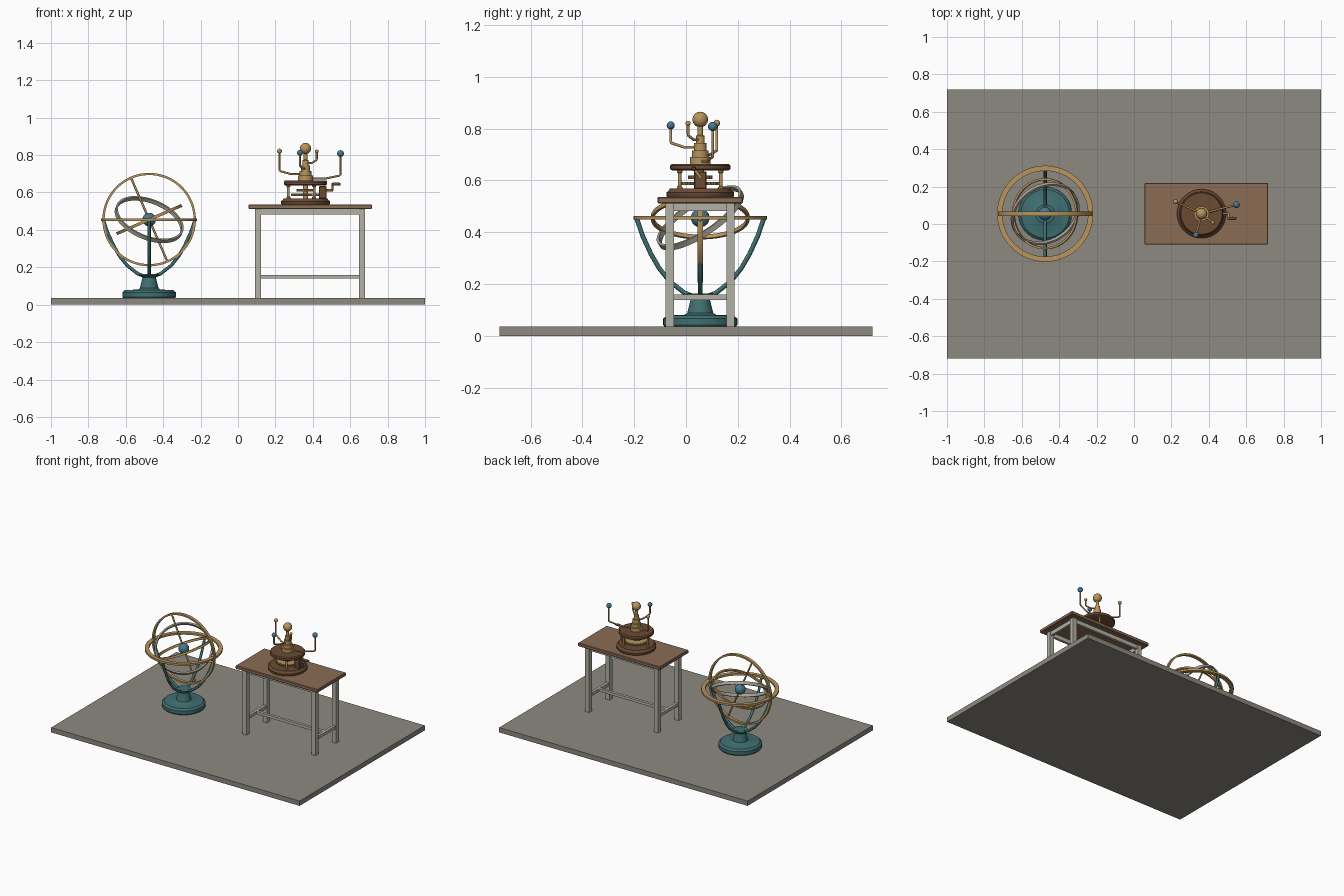
import bpy, bmesh
from math import sin, cos, pi, radians
from mathutils import Vector, Matrix

if "Cube" in bpy.data.objects:
    bpy.data.objects.remove(bpy.data.objects["Cube"])


def mat(name, r, g, b):
    m = bpy.data.materials.new(name)
    m.diffuse_color = (r, g, b, 1)
    m.use_nodes = True
    m.node_tree.nodes["Principled BSDF"].inputs["Base Color"].default_value = m.diffuse_color
    return m


STONE = mat("stone", .27, .25, .22)
TEAL = mat("teal_paint", .05, .16, .165)
BRASS = mat("brass", .48, .30, .11)
SILVER = mat("dull_silver", .40, .37, .30)
WALNUT = mat("walnut", .15, .07, .035)
OAK = mat("oak", .26, .15, .09)
CREAM = mat("cream_paint", .45, .44, .38)
BLUE = mat("blue_enamel", .06, .19, .28)


def finish(name, bm, m, smooth=True):
    bmesh.ops.recalc_face_normals(bm, faces=bm.faces)
    me = bpy.data.meshes.new(name)
    bm.to_mesh(me)
    bm.free()
    o = bpy.data.objects.new(name, me)
    bpy.context.collection.objects.link(o)
    me.materials.append(m)
    if smooth:
        bpy.ops.object.select_all(action='DESELECT')
        o.select_set(True)
        bpy.context.view_layer.objects.active = o
        bpy.ops.object.shade_smooth_by_angle(angle=radians(35))
    return o


def box(name, lo, hi, m, bevel=0):
    lo, hi = Vector(lo), Vector(hi)
    bm = bmesh.new()
    bmesh.ops.create_cube(bm, size=1, matrix=Matrix.Translation((lo + hi) / 2)
                          @ Matrix.Diagonal((*(hi - lo), 1)))
    if bevel:
        bmesh.ops.bevel(bm, geom=bm.edges[:], offset=bevel, segments=1, affect='EDGES')
    return finish(name, bm, m, False)


def lathe(name, profile, loc, m, normal=(0, 0, 1), n=48, closed=False):
    """Spin (radius, height) points; closed profiles make rings, open ones get caps."""
    bm = bmesh.new()
    M = Matrix.Translation(loc) @ Vector((0, 0, 1)).rotation_difference(Vector(normal)).to_matrix().to_4x4()
    rows = [[bm.verts.new(M @ Vector((r * cos(2 * pi * i / n), r * sin(2 * pi * i / n), z)))
             for i in range(n)] for r, z in profile]
    pairs = list(zip(rows, rows[1:]))
    if closed:
        pairs.append((rows[-1], rows[0]))
    else:
        bm.faces.new(rows[0])
        bm.faces.new(rows[-1])
    for a, b in pairs:
        for i in range(n):
            j = (i + 1) % n
            bm.faces.new((a[i], a[j], b[j], b[i]))
    return finish(name, bm, m)


def ring(name, loc, outer, inner, width, m, normal=(0, 0, 1)):
    h = width / 2
    return lathe(name, [(inner, -h), (outer, -h), (outer, h), (inner, h)], loc, m, normal, 72, True)


def ball(name, loc, r, m):
    bm = bmesh.new()
    bmesh.ops.create_uvsphere(bm, u_segments=24, v_segments=14, radius=r, matrix=Matrix.Translation(loc))
    return finish(name, bm, m)


def tube(name, pts, r, m):
    cu = bpy.data.curves.new(name, 'CURVE')
    cu.dimensions = '3D'
    cu.bevel_depth, cu.bevel_resolution, cu.use_fill_caps = r, 2, True
    s = cu.splines.new('POLY')
    s.points.add(len(pts) - 1)
    for p, q in zip(s.points, pts):
        p.co = (*q, 1)
    o = bpy.data.objects.new(name, cu)
    bpy.context.collection.objects.link(o)
    cu.materials.append(m)
    bpy.ops.object.select_all(action='DESELECT')
    o.select_set(True)
    bpy.context.view_layer.objects.active = o
    bpy.ops.object.convert(target='MESH')
    return o


def gear(name, loc, r, h, teeth, m):
    bm = bmesh.new()
    vs = []
    for i in range(teeth * 4):
        rr = r if i % 4 < 2 else r * .92
        a = 2 * pi * i / (teeth * 4)
        vs.append(bm.verts.new(Vector(loc) + Vector((rr * cos(a), rr * sin(a), 0))))
    f = bm.faces.new(vs)
    ext = bmesh.ops.extrude_face_region(bm, geom=[f])['geom']
    bmesh.ops.translate(bm, vec=(0, 0, h), verts=[v for v in ext if isinstance(v, bmesh.types.BMVert)])
    bm.faces.new([v for v in vs]) if not f.is_valid else None
    return finish(name, bm, m, False)


# Floor
box("floor_slab", (-1, -.72, 0), (1, .72, .035), STONE)

# Armillary sphere: pedestal and four curved supports
C = Vector((-.475, .055, .455))
lathe("globe_pedestal", [(.138, .035), (.143, .042), (.143, .066), (.130, .078), (.062, .081),
                         (.050, .088), (.036, .145), (.050, .155), (.050, .163)], (C.x, C.y, 0), TEAL)
for i in range(4):
    d = Vector((round(cos(i * pi / 2)), round(sin(i * pi / 2)), 0))
    tube(f"globe_support_{i + 1}",
         [Vector((C.x, C.y, z)) + d * r for r, z in
          [(.02, .150), (.06, .165), (.118, .210), (.158, .260), (.190, .315), (.222, .385), (.245, .452)]],
         .009, TEAL)

# Armillary rings, axis and centre ball
axis = Vector((-sin(radians(23.5)), 0, cos(radians(23.5))))
ring("horizon_ring", C, .257, .229, .014, BRASS)
ring("meridian_ring", C, .250, .238, .022, BRASS, (0, 1, 0))
ring("equator_ring", C, .190, .179, .016, BRASS, axis)
ring("ecliptic_ring", C, .191, .180, .022, SILVER, Vector((.32, -.52, .785)).normalized())
tube("globe_axis", [C - axis * .242, C + axis * .242], .006, BRASS)
ball("globe_core", C, .036, BLUE)

# Table
box("table_top", (.056, -.11, .511), (.717, .22, .536), OAK, .004)
LX, LY = (.108, .664), (-.063, .172)
for i, x in enumerate(LX):
    for j, y in enumerate(LY):
        box(f"table_leg_{i * 2 + j + 1}", (x - .016, y - .016, .035), (x + .016, y + .016, .511), CREAM)
    box(f"end_rail_{i + 1}", (x - .009, LY[0], .482), (x + .009, LY[1], .511), CREAM)
    box(f"end_stretcher_{i + 1}", (x - .010, LY[0], .138), (x + .010, LY[1], .160), CREAM)
for j, y in enumerate(LY):
    box(f"long_rail_{j + 1}", (LX[0], y - .009, .482), (LX[1], y + .009, .511), CREAM)
box("long_stretcher", (LX[0], .045, .139), (LX[1], .065, .159), CREAM)

# Orrery: plates, pillars and gears
ox, oy = .361, .055
O = Vector((ox, oy, 0))
lathe("orrery_base", [(.128, .536), (.131, .541), (.131, .553), (.122, .560), (.118, .568)], O, WALNUT)
lathe("orrery_upper_plate", [(.108, .638), (.116, .643), (.116, .657), (.110, .664)], O, WALNUT)
for i, a in enumerate((60, 180, 300)):
    p = O + Vector((cos(radians(a)), sin(radians(a)), 0)) * .092
    lathe(f"plate_pillar_{i + 1}", [(.011, .566), (.011, .574), (.007, .578), (.007, .628), (.011, .632),
                                    (.011, .640)], p, BRASS, n=16)
gear("large_gear", O + Vector((0, 0, .582)), .078, .012, 36, BRASS)
gear("small_gear", O + Vector((0, 0, .606)), .048, .012, 24, BRASS)
lathe("gear_shaft", [(.014, .566), (.014, .640)], O, BRASS, n=20)

# Crank
box("crank_housing", (.432, .030, .566), (.474, .080, .634), WALNUT, .004)
cz = .612
tube("crank_shaft", [(.44, oy, cz), (.508, oy, cz)], .006, BRASS)
tube("crank_arm", [(.505, oy, cz), (.505, .030, .645)], .006, BRASS)
lathe("crank_handle", [(.006, -.006), (.008, .006), (.009, .024), (.006, .044)], (.505, .030, .645),
      WALNUT, (1, 0, 0), 16)

# Stepped column and sun
lathe("orrery_column", [(.040, .663), (.040, .690), (.031, .690), (.031, .715), (.024, .715), (.024, .744),
                        (.017, .744), (.017, .772), (.010, .776), (.010, .812)], O, BRASS, n=32)
ball("sun_ball", O + Vector((0, 0, .835)), .030, BRASS)

# Planet arms: offset x, offset y, arm height, ball height, ball radius, material
planets = [(.187, .048, .674, .808, .018, BLUE), (-.139, .064, .698, .821, .013, BRASS),
           (-.030, -.114, .728, .812, .0155, BLUE), (.060, -.047, .757, .820, .010, BRASS)]
for i, (dx, dy, h, top, r, m) in enumerate(planets):
    d = Vector((dx, dy, 0))
    up = Vector((0, 0, 1))
    tube(f"planet_arm_{i + 1}", [O + up * h, O + d * .55 + up * h, O + d * .97 + up * (h + .016),
                                 O + d + up * (h + .022), O + d + up * top], .0055, BRASS)
    ball(f"planet_ball_{i + 1}", O + d + up * top, r, m)
